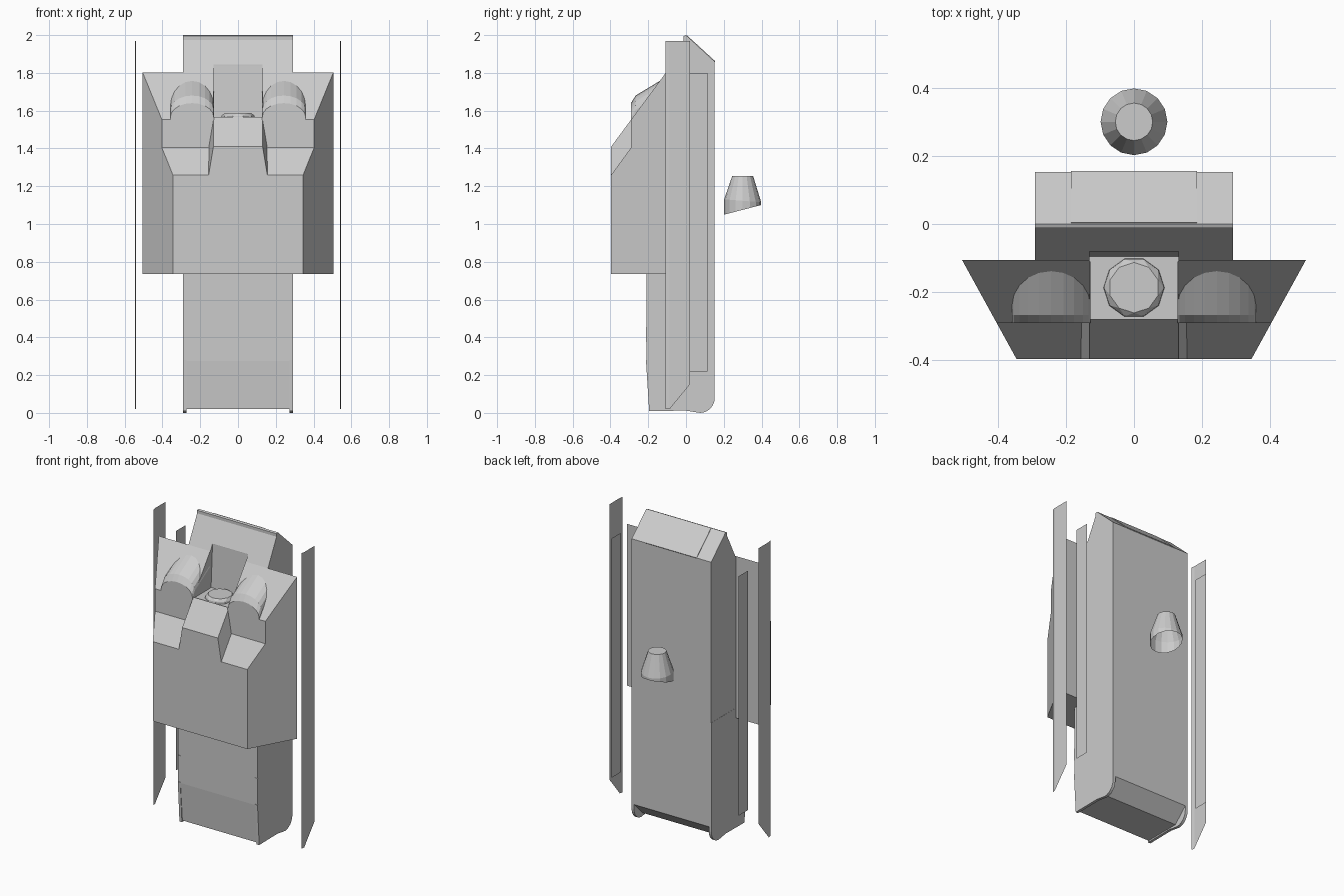
import bpy
from math import sin, cos, pi, tau

if "Cube" in bpy.data.objects:
    bpy.data.objects.remove(bpy.data.objects["Cube"])


def add_mesh(name, verts, faces, fix_normals=True):
    me = bpy.data.meshes.new(name)
    me.from_pydata(verts, [], faces)
    if fix_normals:
        import bmesh
        bm = bmesh.new()
        bm.from_mesh(me)
        bmesh.ops.recalc_face_normals(bm, faces=bm.faces)
        bm.to_mesh(me)
        bm.free()
    ob = bpy.data.objects.new(name, me)
    bpy.context.collection.objects.link(ob)
    return ob


def prism(name, pts, left, right):
    """Extrude a (y, z) profile across x; left/right give x for each profile point."""
    n = len(pts)
    verts = [(left(y, z), y, z) for y, z in pts] + [(right(y, z), y, z) for y, z in pts]
    faces = [list(range(n)), list(range(2 * n - 1, n - 1, -1))]
    faces += [(i, n + i, n + (i + 1) % n, (i + 1) % n) for i in range(n)]
    return add_mesh(name, verts, faces)


def sym_prism(name, pts, half):
    f = half if callable(half) else (lambda y, z: half)
    return prism(name, pts, lambda y, z: -f(y, z), f)


def cut(ob, cutter):
    m = ob.modifiers.new("cut", 'BOOLEAN')
    m.operation = 'DIFFERENCE'
    m.solver = 'EXACT'
    m.object = cutter


def sheet(name, rows, side):
    """Thin panel made of polygons, each given as (x, y, z) points."""
    verts, faces = [], []
    for poly in rows:
        idx = list(range(len(verts), len(verts) + len(poly)))
        verts += [(side * x, y, z) for x, y, z in poly]
        faces.append(idx if side > 0 else idx[::-1])
    return add_mesh(name, verts, faces, False)


# Main body
body = sym_prism("main_body", [
    (-.19, .02), (-.21, .275), (-.21, 1.0), (-.105, 1.2), (-.105, 1.795),
    (-.012, 1.975), (-.012, 1.995), (0, 2.0), (.152, 1.86), (.152, .11), (.06, .02)], .29)

# Raised panel on the rear top slope
sym_prism("top_panel", [(0, 1.99), (.004, 2.0), (.155, 1.862), (.145, 1.85)], .185)

# Chest hull: trapezoid in plan, sloped and stepped top
hull = sym_prism("chest_hull", [
    (-.105, .735), (-.105, 1.803), (-.29, 1.553), (-.29, 1.405),
    (-.396, 1.26), (-.396, .735)], lambda y, z: .505 + (y + .105) * .55)

# Middle block between the two front notches
sym_prism("chest_block", [(-.285, 1.56), (-.396, 1.41), (-.396, 1.26), (-.285, 1.41)],
          lambda y, z: .13 if z > 1.41 or y == -.396 and z > 1.4 else .155)

# Recess in the top of the chest
recess = sym_prism("recess_cutter", [(-.28, 1.56), (-.28, 2.1), (-.08, 2.1), (-.08, 1.84), (-.095, 1.56)], .13)
recess.hide_render = True
recess.display_type = 'WIRE'
cut(hull, recess)
cut(body, recess)

# Faceted stud on the recess floor
N = 10
ring = lambda r, z, off: [(r * cos(tau * (i + off) / N), -.187 + r * sin(tau * (i + off) / N), z) for i in range(N)]
sv = ring(.09, 1.556, 0) + ring(.088, 1.572, 0) + ring(.074, 1.588, .5)
sf = [list(range(2 * N, 3 * N))]
for i in range(N):
    j = (i + 1) % N
    sf += [(i, j, N + j, N + i), (N + i, N + j, 2 * N + i), (2 * N + i, N + j, 2 * N + j)]
add_mesh("recess_stud", sv, sf)

# Two arched intake housings
for side, tag in ((-1, "left"), (1, "right")):
    K = 10
    verts, faces = [], []
    for y, top in ((-.291, 1.64), (-.267, 1.68), (-.11, 1.775)):
        verts.append((side * .243 + .115, y, 1.5))
        for i in range(K + 1):
            a = pi * i / K
            verts.append((side * .243 + .115 * cos(a), y, top - .075 + .075 * sin(a)))
        verts.append((side * .243 - .115, y, 1.5))
    n = K + 3
    for r in range(2):
        for i in range(n):
            j = (i + 1) % n
            faces.append((r * n + i, r * n + j, (r + 1) * n + j, (r + 1) * n + i))
    faces += [list(range(n)), list(range(2 * n, 3 * n))]
    add_mesh(tag + "_intake", verts, faces)

    # Side skin with front tabs and rounded rear foot
    foot = [(.075 + .077 * sin(a * pi / 12), .08 - .08 * cos(a * pi / 12)) for a in range(7)]
    skin = [(-.195, .01), (-.212, .28), (-.2, .285), (-.2, .37), (-.212, .375), (-.212, .455),
            (-.2, .46), (-.2, .8), (.152, .8)] + foot[::-1] + [(0, .012)]
    prism(tag + "_side_skin", skin, lambda y, z: side * .273, lambda y, z: side * .291)

    # Detached outer plate with a bent front lip
    sheet(tag + "_outer_plate", [
        [(.544, -.087, .02), (.544, .02, .15), (.544, .02, 1.97), (.544, -.087, 1.97)],
        [(.54, -.108, .02), (.544, -.087, .02), (.544, -.087, 1.97), (.54, -.108, 1.97)]], side)

    # Detached inner strip
    sheet(tag + "_inner_strip", [
        [(.465, .02, .22), (.465, .115, .22), (.465, .115, 1.8), (.465, .02, 1.8)]], side)

# Rear nozzle: open underneath, cut at a slant
M = 16
nv = []
for r, zf in ((.098, lambda y: 1.075 + .26 * y), (.098, lambda y: 1.123 - .08 * y), (.055, lambda y: 1.255)):
    for i in range(M):
        a = tau * i / M
        nv.append((r * cos(a), .3 + r * sin(a), zf(r * sin(a))))
nf = [list(range(2 * M, 3 * M))]
for k in range(2):
    nf += [(k * M + i, k * M + (i + 1) % M, (k + 1) * M + (i + 1) % M, (k + 1) * M + i) for i in range(M)]
add_mesh("rear_nozzle", nv, nf, False)
